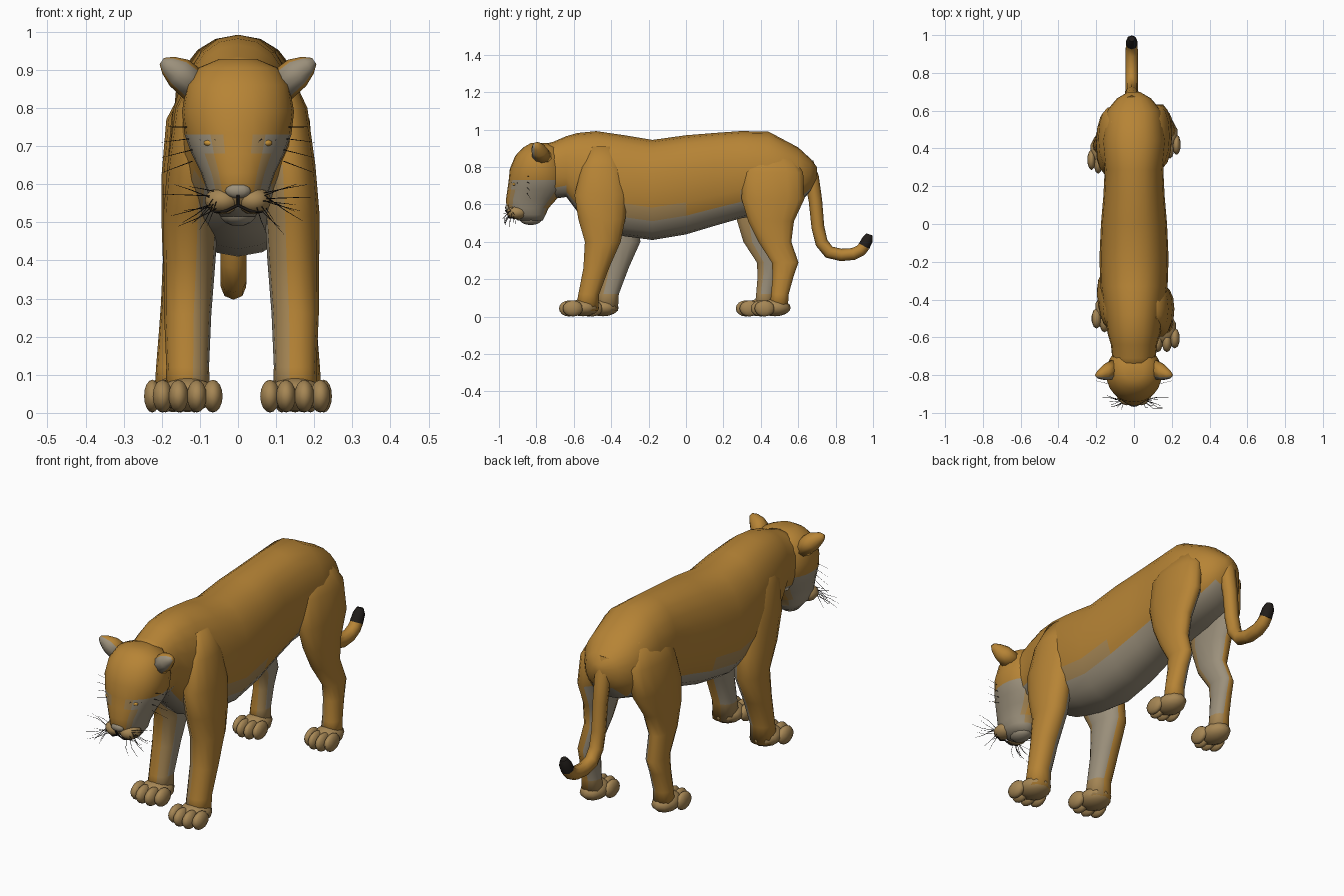
import bpy, bmesh, math, random
from mathutils import Vector

random.seed(4)
X, Y, Z = Vector((1, 0, 0)), Vector((0, 1, 0)), Vector((0, 0, 1))


def material(name, rgb):
    m = bpy.data.materials.new(name)
    m.diffuse_color = (*rgb, 1)
    return m


FUR = material("tawny fur", (0.47, 0.23, 0.036))
BLEND = material("pale tawny", (0.38, 0.24, 0.09))
CREAM = material("grey cream", (0.33, 0.28, 0.2))
DARK = material("dark", (0.015, 0.012, 0.01))
AMBER = material("amber", (0.6, 0.3, 0.04))
COAT = [FUR, BLEND, CREAM]


def ring(c, a, b, u=X, v=Y, n=16, p=2.2):
    """Superellipse cross-section in the plane u, v."""
    pts = []
    for i in range(n):
        t = 2 * math.pi * i / n
        co, si = math.cos(t), math.sin(t)
        pts.append(Vector(c) + u * a * math.copysign(abs(co) ** (2 / p), co)
                   + v * b * math.copysign(abs(si) ** (2 / p), si))
    return pts


def finish(bm, name, mats, tone=None):
    bmesh.ops.recalc_face_normals(bm, faces=bm.faces[:])
    bm.normal_update()
    for f in bm.faces:
        f.smooth = True
        if tone:
            f.material_index = tone(f.calc_center_median(), f.normal)
    me = bpy.data.meshes.new(name)
    bm.to_mesh(me)
    bm.free()
    for m in mats:
        me.materials.append(m)
    ob = bpy.data.objects.new(name, me)
    bpy.context.collection.objects.link(ob)
    return ob


def loft(name, rings, tone=None):
    bm = bmesh.new()
    vs = [[bm.verts.new(p) for p in r] for r in rings]
    n = len(vs[0])
    for r, q in zip(vs, vs[1:]):
        for i in range(n):
            j = (i + 1) % n
            bm.faces.new((r[i], r[j], q[j], q[i]))
    bm.faces.new(vs[0])
    bm.faces.new(vs[-1])
    return finish(bm, name, COAT, tone)


def blobs(name, items, mat, seg=12):
    """Several ellipsoids (centre, radii) in one object."""
    bm = bmesh.new()
    for c, r in items:
        new = bmesh.ops.create_uvsphere(bm, u_segments=seg, v_segments=8, radius=1)["verts"]
        for v in new:
            v.co = Vector(c) + Vector(a * b for a, b in zip(v.co, r))
    return finish(bm, name, [mat])


def tube(name, splines, mat, depth, res=2):
    """Each spline is a list of (x, y, z, radius factor)."""
    cu = bpy.data.curves.new(name, "CURVE")
    cu.dimensions = "3D"
    cu.bevel_depth, cu.bevel_resolution, cu.use_fill_caps = depth, res, True
    for pts in splines:
        s = cu.splines.new("POLY")
        s.points.add(len(pts) - 1)
        for p, q in zip(s.points, pts):
            p.co, p.radius = (*q[:3], 1), q[3]
        s.use_smooth = True
    cu.materials.append(mat)
    ob = bpy.data.objects.new(name, cu)
    bpy.context.collection.objects.link(ob)


# Torso and neck: y, bottom, top, half width
torso = [(0.70, 0.74, 0.80, 0.03), (0.665, 0.67, 0.845, 0.09), (0.60, 0.60, 0.905, 0.145),
         (0.44, 0.55, 0.99, 0.17), (0.29, 0.525, 0.992, 0.155), (0.15, 0.485, 0.982, 0.162),
         (0.0, 0.44, 0.97, 0.175), (-0.18, 0.41, 0.945, 0.183), (-0.33, 0.43, 0.97, 0.178),
         (-0.48, 0.47, 0.992, 0.155), (-0.58, 0.56, 0.982, 0.14), (-0.64, 0.64, 0.965, 0.122),
         (-0.71, 0.63, 0.935, 0.115), (-0.77, 0.66, 0.92, 0.11)]


def torso_tone(c, n):
    edge = 0.58 if c.y < 0.3 else 0.66
    return 2 if n.z < -0.5 and c.z < edge + 0.1 else 1 if c.z < edge else 0


loft("torso", [ring((0, y, (b + t) / 2), w, (t - b) / 2, X, Z, 20, 2.25)
               for y, b, t, w in torso], torso_tone)

# Head, stacked sections: z, front, back, half width
head = [(0.928, -0.83, -0.74, 0.05), (0.905, -0.87, -0.68, 0.105), (0.86, -0.913, -0.66, 0.135),
        (0.79, -0.942, -0.64, 0.147), (0.73, -0.948, -0.64, 0.14), (0.68, -0.955, -0.65, 0.122),
        (0.63, -0.962, -0.69, 0.097), (0.58, -0.96, -0.735, 0.08), (0.545, -0.94, -0.75, 0.07),
        (0.515, -0.90, -0.765, 0.045)]


def head_tone(c, n):
    if c.z < 0.6:
        return 2 if abs(c.x) > 0.03 or c.z < 0.55 else 1
    if c.z < 0.72 and abs(c.x) > 0.07:
        return 2
    return 1 if c.z < 0.75 and abs(c.x) > 0.05 else 0


loft("head", [ring((0, (f + b) / 2, z), w, (b - f) / 2, n=24, p=2.1)
              for z, f, b, w in head], head_tone)

# Face details
blobs("muzzle_pads", [((s * 0.04, -0.905, 0.557), (0.047, 0.055, 0.036)) for s in (1, -1)], BLEND)
blobs("chin", [((0, -0.83, 0.522), (0.048, 0.06, 0.032))], CREAM)
blobs("nose", [((0, -0.95, 0.583), (0.034, 0.017, 0.02))], CREAM)
blobs("eyes", [((s * 0.068, -0.917, 0.708), (0.022, 0.012, 0.01)) for s in (1, -1)], AMBER)
blobs("pupils", [((s * 0.066, -0.925, 0.708), (0.006, 0.006, 0.007)) for s in (1, -1)], DARK)
tube("eyelids", [[(s * 0.038, -0.94, 0.698, 1), (s * 0.06, -0.931, 0.718, 1), (s * 0.098, -0.9, 0.716, 1)]
                 for s in (1, -1)], DARK, 0.004)
tube("mouth_line", [[(s * 0.062, -0.925, 0.528, 1), (s * 0.03, -0.945, 0.53, 1), (0, -0.95, 0.545, 1),
                     (0, -0.965, 0.57, 1)] for s in (1, -1)], DARK, 0.004)

# Ears
for s, side in ((1, "right"), (-1, "left")):
    u = Vector((s * 0.57, 0, -0.82))
    loft("ear_" + side, [ring((s * x, y, z), a, b, u, Y, 10, 2)
                         for x, y, z, a, b in [(0.11, -0.77, 0.855, 0.045, 0.055),
                                               (0.155, -0.785, 0.892, 0.042, 0.042),
                                               (0.183, -0.795, 0.912, 0.027, 0.026),
                                               (0.2, -0.80, 0.923, 0.01, 0.01)]],
         lambda c, n: 2 if n.y < -0.35 else 0)

# Whiskers on muzzle, cheeks and brows
hairs = []
for s in (1, -1):
    for i in range(11):
        a = math.radians(-70 + 9 * i)
        length = random.uniform(0.08, 0.13)
        x, y, z = s * random.uniform(0.04, 0.075), -0.935, random.uniform(0.54, 0.58)
        dx, dz, dy = s * length * math.cos(a), length * math.sin(a), random.uniform(-0.05, 0.03)
        hairs.append([(x, y, z, 1), (x + dx * 0.55, y + dy, z + dz * 0.6, 0.8), (x + dx, y + dy, z + dz, 0.3)])
    for i in range(4):
        hairs.append([(s * 0.12, -0.85, 0.66 + 0.03 * i, 1), (s * 0.2, -0.83, 0.63 + 0.04 * i, 0.3)])
tube("whiskers", hairs, DARK, 0.0013, 0)

# Legs: z, x, y, half width, half depth
front = [(0.91, 0.10, -0.45, 0.03, 0.06), (0.80, 0.122, -0.45, 0.06, 0.11), (0.65, 0.135, -0.455, 0.068, 0.145),
         (0.52, 0.142, -0.45, 0.072, 0.128), (0.40, 0.145, -0.445, 0.068, 0.098),
         (0.26, 0.150, -0.48, 0.062, 0.07), (0.12, 0.15, -0.52, 0.056, 0.057), (0.03, 0.15, -0.53, 0.06, 0.062)]
hind = [(0.88, 0.10, 0.46, 0.03, 0.10), (0.77, 0.123, 0.465, 0.065, 0.165), (0.63, 0.138, 0.465, 0.062, 0.172),
        (0.51, 0.145, 0.455, 0.056, 0.125), (0.40, 0.15, 0.475, 0.047, 0.09), (0.29, 0.16, 0.53, 0.042, 0.073),
        (0.22, 0.165, 0.52, 0.042, 0.058), (0.12, 0.17, 0.502, 0.045, 0.048), (0.04, 0.17, 0.495, 0.05, 0.05)]


def leg(name, s, rows, stride, dx=0):
    """Leg and paw; stride slides the lower leg along y."""
    def slide(z):
        return stride * min(1, max(0, (0.82 - z) / 0.42))

    def tone(c, n):
        return 0 if c.z > 0.6 or n.x * s > -0.25 else 2 if n.y > -0.2 and c.z > 0.12 else 1

    loft(name, [ring((s * (x + dx), y + slide(z), z), a, b, n=14, p=2.2) for z, x, y, a, b in rows], tone)
    z, x, y, a, b = rows[-1]
    x, y, k = s * (x + dx), y + stride, a / 0.06
    items = [((x, y - 0.02, 0.048), (0.075 * k, 0.085, 0.046))]
    for t, back in ((-0.066, 0.02), (-0.024, 0), (0.024, 0), (0.066, 0.02)):
        items.append(((x + t * k, y - 0.095 + back, 0.044), (0.027 * k, 0.054, 0.043)))
    blobs(name + "_paw", items, BLEND, 10)


leg("front_leg_right", 1, front, 0)
leg("front_leg_left", -1, front, 0.105, -0.018)
leg("hind_leg_right", 1, hind, 0)
leg("hind_leg_left", -1, hind, -0.08)

# Tail with dark tip
path = [(0.64, 0.82, 1.2), (0.672, 0.74, 1.1), (0.692, 0.62, 1), (0.705, 0.48, 0.95), (0.725, 0.395, 0.95),
        (0.765, 0.345, 0.95), (0.83, 0.33, 0.92), (0.895, 0.335, 0.9), (0.935, 0.355, 0.88), (0.955, 0.38, 0.85)]
tube("tail", [[(-0.012, y, z, r) for y, z, r in path]], FUR, 0.036)
tube("tail_tip", [[(-0.012, 0.952, 0.377, 0.87), (-0.012, 0.972, 0.415, 0.8), (-0.012, 0.981, 0.44, 0.45)]],
     DARK, 0.036)
